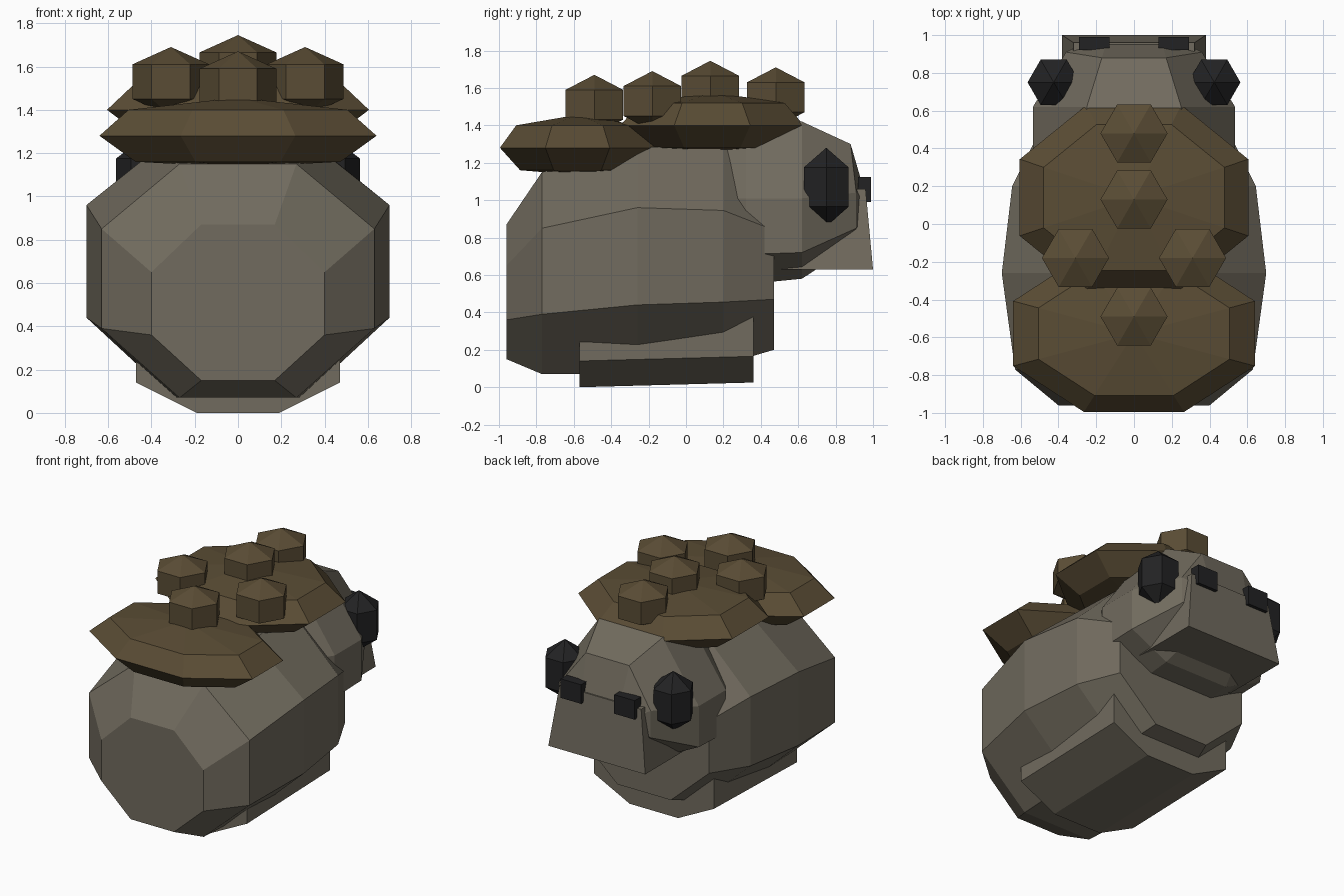
import bpy, bmesh, math

cube = bpy.data.objects.get("Cube")
if cube:
    bpy.data.objects.remove(cube, do_unlink=True)


def material(name, rgb):
    m = bpy.data.materials.new(name)
    m.use_nodes = True
    m.diffuse_color = (*rgb, 1)
    m.node_tree.nodes["Principled BSDF"].inputs["Base Color"].default_value = (*rgb, 1)
    return m


STONE = material("warm grey", (0.165, 0.147, 0.112))
BROWN = material("moss brown", (0.102, 0.073, 0.035))
BLACK = material("charcoal", (0.016, 0.016, 0.017))


def finish(name, bm, mat):
    bmesh.ops.recalc_face_normals(bm, faces=bm.faces)
    mesh = bpy.data.meshes.new(name)
    bm.to_mesh(mesh)
    bm.free()
    mesh.materials.append(mat)
    ob = bpy.data.objects.new(name, mesh)
    bpy.context.collection.objects.link(ob)
    return ob


def skin(name, rings, mat):
    """Join closed rings of points and cap both ends."""
    bm = bmesh.new()
    loops = [[bm.verts.new(p) for p in ring] for ring in rings]
    n = len(loops[0])
    for a, b in zip(loops, loops[1:]):
        for i in range(n):
            j = (i + 1) % n
            bm.faces.new((a[i], a[j], b[j], b[i]))
    bm.faces.new(loops[0])
    bm.faces.new(loops[-1])
    return finish(name, bm, mat)


def octagon(y, wide, narrow, z0, z1, z2, z3, lean=0):
    """Eight-sided section across y; lean pushes the middle forward."""
    right = [(narrow, y, z0), (wide, y + lean, z1), (wide, y + lean, z2), (narrow, y, z3)]
    return right + [(-x, yy, z) for x, yy, z in reversed(right)]


def gem(name, centre, radius, height, mat):
    """Six-sided prism with a point at each end."""
    bm = bmesh.new()
    bmesh.ops.create_uvsphere(bm, u_segments=6, v_segments=3, radius=1)
    for v in bm.verts:
        x, y, z = v.co
        # turn a corner toward +y
        c, s = math.cos(math.pi / 6), math.sin(math.pi / 6)
        v.co = ((c * x - s * y) * radius + centre[0],
                (s * x + c * y) * radius + centre[1], z * height + centre[2])
    return finish(name, bm, mat)


def plate(name, y, z, half_x, half_y):
    """Flattened eight-sided cap with a sharp rim."""
    rings = []
    k = 1 / math.cos(math.pi / 8)
    for scale, dz in ((0.02, -0.145), (0.74, -0.12), (1, 0), (0.79, 0.12), (0.02, 0.175)):
        angles = [math.pi / 8 + i * math.pi / 4 for i in range(8)]
        rings.append([(half_x * k * scale * math.cos(a), y + half_y * k * scale * math.sin(a),
                       z + dz) for a in angles])
    return skin(name, rings, BROWN)


# Body and belly
skin("body", [
    octagon(-0.96, 0.40, 0.17, 0.15, 0.36, 0.65, 0.87),
    octagon(-0.77, 0.63, 0.27, 0.07, 0.39, 0.85, 1.15),
    octagon(-0.26, 0.70, 0.30, 0.07, 0.44, 0.96, 1.28),
    octagon(0.20, 0.645, 0.28, 0.12, 0.455, 0.945, 1.30),
    octagon(0.47, 0.51, 0.21, 0.20, 0.47, 0.84, 1.12),
], STONE)
skin("belly", [
    octagon(-0.57, 0.47, 0.19, 0.0, 0.14, 0.34, 0.48),
    octagon(0.36, 0.47, 0.19, 0.025, 0.165, 0.38, 0.50),
], STONE)

# Head and muzzle
skin("head", [
    octagon(0.15, 0.42, 0.20, 0.60, 0.74, 1.01, 1.35),
    octagon(0.32, 0.535, 0.25, 0.55, 0.71, 1.01, 1.42),
    octagon(0.62, 0.535, 0.25, 0.58, 0.72, 1.01, 1.42),
    octagon(0.88, 0.36, 0.17, 0.75, 0.85, 1.04, 1.30, 0.03),
    octagon(0.95, 0.28, 0.15, 0.80, 0.90, 1.00, 1.06),
], STONE)
skin("muzzle", [
    [(-0.38, 0.51, 0.63), (0.38, 0.51, 0.63), (0.38, 1.0, 0.63), (-0.38, 1.0, 0.63)],
    [(-0.32, 0.55, 1.06), (0.32, 0.55, 1.06), (0.32, 0.96, 1.06), (-0.32, 0.96, 1.06)],
], STONE)

# Eyes and nostrils
for side, sx in (("left", 1), ("right", -1)):
    gem("eye_" + side, (sx * 0.425, 0.75, 1.07), 0.16, 0.21, BLACK)
    skin("nostril_" + side, [
        [(sx * 0.21 + dx, y, z) for dx, z in
         ((-0.08, 0.99), (0.08, 0.99), (0.08, 1.125), (-0.08, 1.125))]
        for y in (0.92, 0.99)], BLACK)

# Back plates and the knobs on them
plate("rear_plate", -0.58, 1.28, 0.64, 0.415)
plate("front_plate", 0.14, 1.40, 0.605, 0.49)
for i, (x, y, z) in enumerate([(0, 0.48, 1.55), (0, 0.13, 1.585), (0.31, -0.18, 1.53),
                               (-0.31, -0.18, 1.53), (0, -0.49, 1.51)]):
    gem("knob_%d" % (i + 1), (x, y, z), 0.205, 0.16, BROWN)
